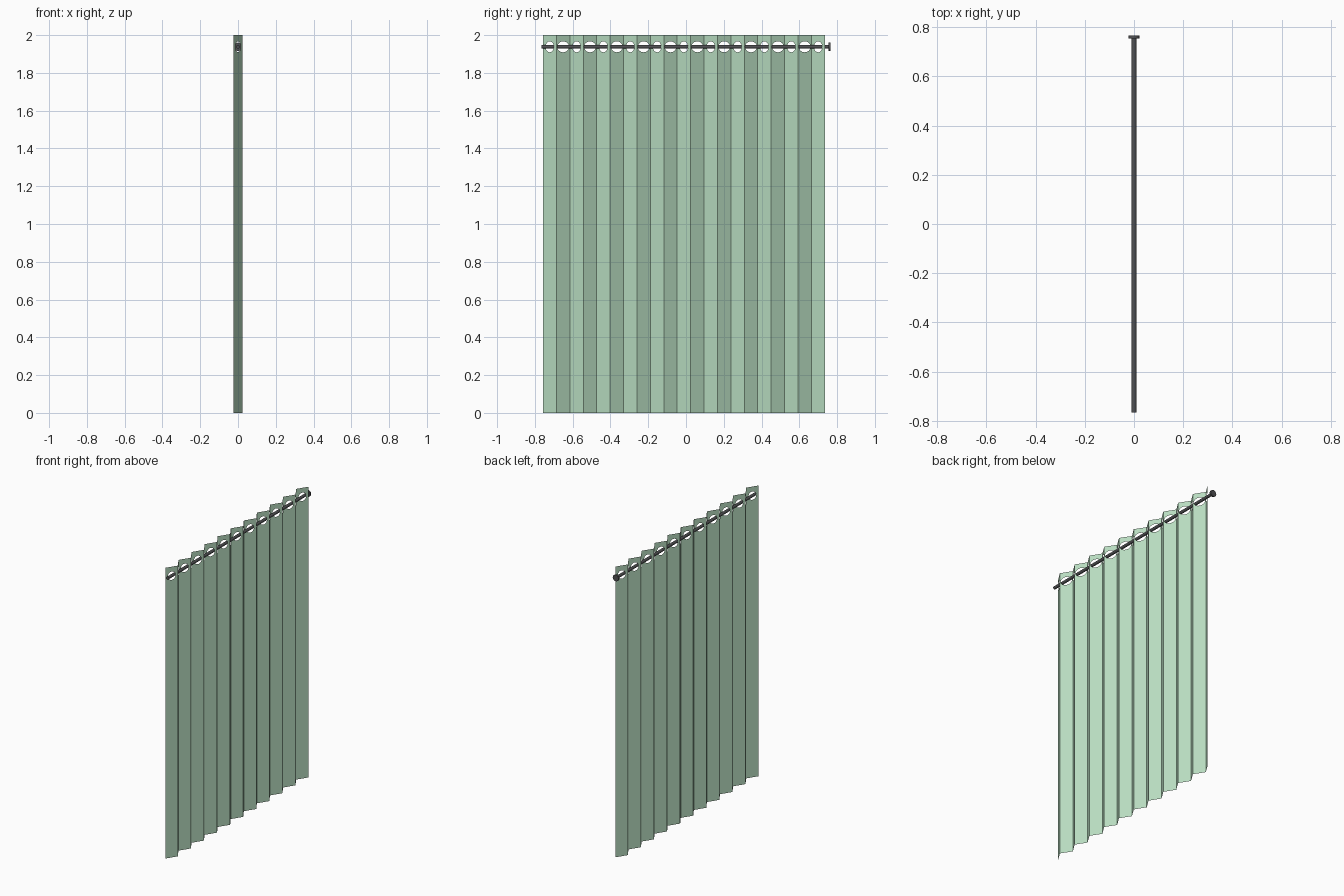
import bpy, bmesh, math

if "Cube" in bpy.data.objects:
    bpy.data.objects.remove(bpy.data.objects["Cube"])

PANELS, Y0, Y1, DEPTH, HEIGHT = 21, -0.757, 0.735, 0.0225, 2.0
ROD_Z, HOLE_R, SIDES = 1.938, 0.029, 24


def material(name, color):
    m = bpy.data.materials.new(name)
    m.diffuse_color = color
    m.use_nodes = True
    m.node_tree.nodes["Principled BSDF"].inputs["Base Color"].default_value = m.diffuse_color
    return m


green = material("green_fabric", (0.48, 0.72, 0.53, 1))
dark = material("dark_metal", (0.08, 0.08, 0.085, 1))

# Curtain: zigzag sheet, each panel has an eyelet hole for the rod
bm = bmesh.new()
step = (Y1 - Y0) / PANELS
for i in range(PANELS):
    sx = -1 if i % 2 == 0 else 1
    half = 0.022 if i % 2 == 0 else 0.031

    def point(u, z):
        return bm.verts.new((sx * DEPTH * (1 - 2 * u), Y0 + (i + u) * step, z))

    for side in (-1, 1):
        edge = 0.5 + 0.5 * side
        outline = [(edge, 0), (0.5, 0)]
        for k in range(SIDES // 2 + 1):
            a = math.pi * k / (SIDES // 2)
            outline.append((0.5 + side * half / step * math.sin(a),
                            ROD_Z - HOLE_R * math.cos(a)))
        outline += [(0.5, HEIGHT), (edge, HEIGHT)]
        if side == 1:
            outline.reverse()
        bm.faces.new([point(u, z) for u, z in outline])
bmesh.ops.remove_doubles(bm, verts=bm.verts, dist=1e-5)
# join the two halves of each panel, leaving only the fold edges sharp
bmesh.ops.triangulate(bm, faces=bm.faces[:])
bmesh.ops.recalc_face_normals(bm, faces=bm.faces)
if sum(f.normal.x for f in bm.faces) < 0:
    bmesh.ops.reverse_faces(bm, faces=bm.faces)
mesh = bpy.data.meshes.new("curtain")
bm.to_mesh(mesh)
bm.free()
mesh.materials.append(green)
bpy.context.collection.objects.link(bpy.data.objects.new("curtain", mesh))


# Rod and end stop: cylinders along y
def bar(name, radius, y0, y1):
    bpy.ops.mesh.primitive_cylinder_add(
        vertices=24, radius=radius, depth=y1 - y0,
        location=(0, (y0 + y1) / 2, ROD_Z), rotation=(math.pi / 2, 0, 0))
    o = bpy.context.object
    o.name = name
    o.data.materials.append(dark)
    bpy.ops.object.shade_smooth_by_angle()


bar("rod", 0.010, -0.765, 0.756)
bar("rod_end_stop", 0.022, 0.754, 0.765)
